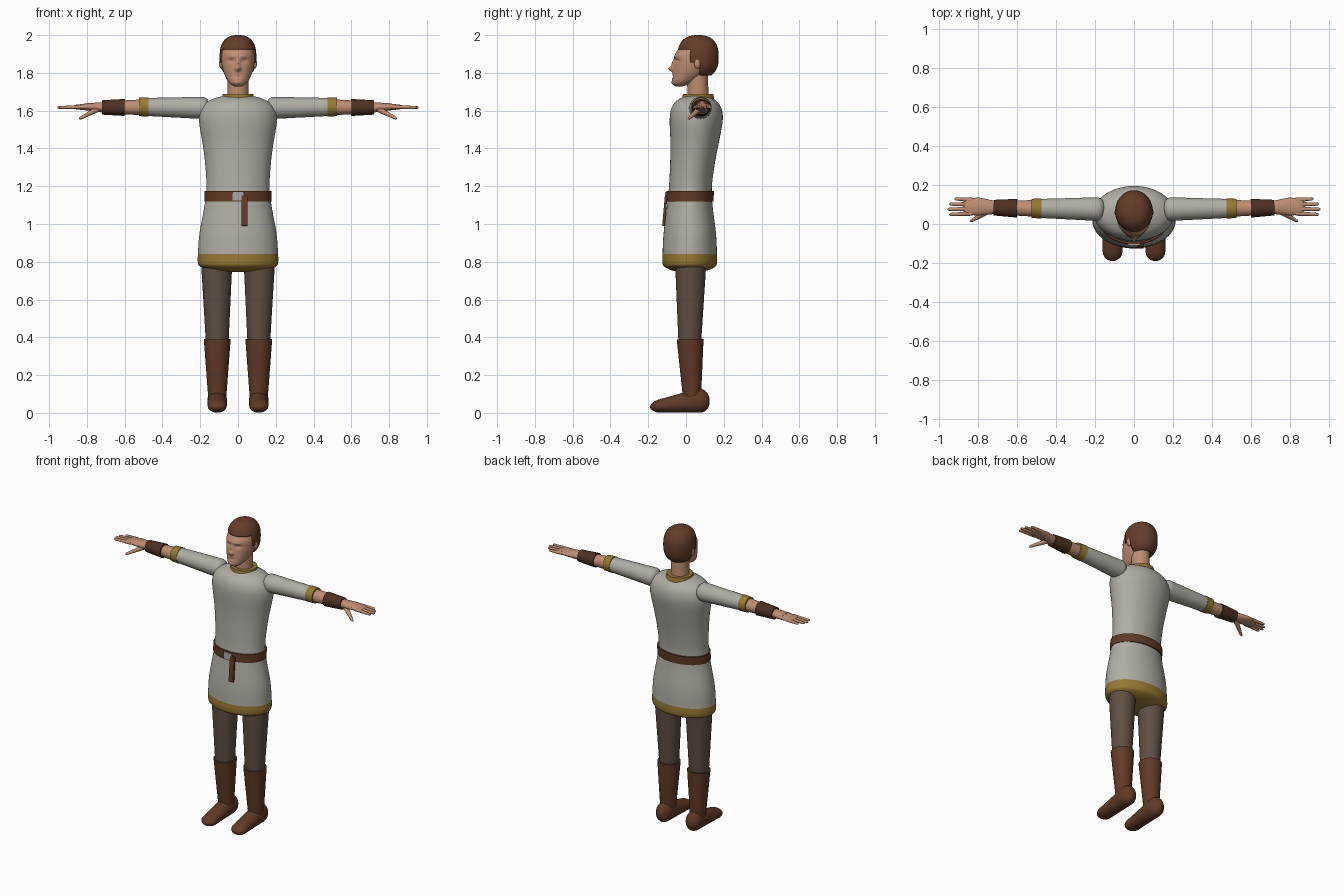
import bpy, bmesh, math
from mathutils import Matrix, Vector

cube = bpy.data.objects.get("Cube")
if cube:
    bpy.data.objects.remove(cube, do_unlink=True)


def material(name, red, green, blue):
    m = bpy.data.materials.new(name)
    m.use_nodes = True
    m.diffuse_color = (red, green, blue, 1)
    shader = m.node_tree.nodes["Principled BSDF"]
    shader.inputs["Base Color"].default_value = (red, green, blue, 1)
    shader.inputs["Roughness"].default_value = .8
    return m


LINEN = material("linen grey", .43, .42, .37)
GOLD = material("gold trim", .31, .19, .035)
LEATHER = material("brown leather", .12, .042, .019)
DARK = material("dark leather", .075, .03, .016)
WOOL = material("brown wool", .115, .078, .058)
SKIN = material("skin", .52, .27, .17)
HAIR = material("hair brown", .13, .046, .022)
STEEL = material("steel grey", .4, .4, .4)


def finish(name, bm, *materials, angle=40):
    bmesh.ops.recalc_face_normals(bm, faces=bm.faces)
    mesh = bpy.data.meshes.new(name)
    bm.to_mesh(mesh)
    bm.free()
    for m in materials:
        mesh.materials.append(m)
    for polygon in mesh.polygons:
        polygon.use_smooth = True
    mesh.set_sharp_from_angle(angle=math.radians(angle))
    obj = bpy.data.objects.new(name, mesh)
    bpy.context.scene.collection.objects.link(obj)
    return obj


def bridge(rings):
    """Join rings of points into a closed skin."""
    bm = bmesh.new()
    loops = [[bm.verts.new(point) for point in ring] for ring in rings]
    for low, high in zip(loops, loops[1:]):
        for k in range(len(low)):
            bm.faces.new((low[k - 1], low[k], high[k], high[k - 1]))
    bm.faces.new(loops[0])
    bm.faces.new(loops[-1])
    return bm


def circle(sides):
    for k in range(sides):
        angle = math.tau * k / sides
        yield math.cos(angle), math.sin(angle)


def stack(rows, sides=64):
    """Horizontal ovals; each row holds height, front, back and half width."""
    return bridge([[(width * c, (front + back) / 2 + (back - front) / 2 * s, z)
                    for c, s in circle(sides)] for z, front, back, width in rows])


def smooth_rows(rows, steps=6):
    # Catmull-Rom interpolation between rows
    rows = [Vector(row) for row in rows]
    padded = [rows[0], *rows, rows[-1]]
    result = []
    for a, b, c, d in zip(padded, padded[1:], padded[2:], padded[3:]):
        for k in range(steps):
            t = k / steps
            result.append(b + (c - a) * t / 2 + (a * 2 - b * 5 + c * 4 - d) * t * t / 2
                          + (b * 3 - a - c * 3 + d) * t ** 3 / 2)
    return result + [rows[-1]]


def tube(name, mat, start, end, radii, end_radii, round_start=0, round_end=0, sides=32):
    """Tapered oval tube; radii are (across, upright), rounding is a share of the length."""
    start, end = Vector(start), Vector(end)
    turn = (end - start).to_track_quat("Z", "Y")
    rings = []
    for k in range(25):
        t = (1 - math.cos(math.pi * k / 24)) / 2
        size = 1
        for depth, reach in ((t, round_start), (1 - t, round_end)):
            if depth < reach:
                size *= math.sqrt(max(1 - (1 - depth / reach) ** 2, .001))
        across, upright = Vector(radii).lerp(Vector(end_radii), t) * size
        middle = start.lerp(end, t)
        rings.append([middle + turn @ Vector((across * c, upright * s, 0)) for c, s in circle(sides)])
    return finish(name, bridge(rings), mat)


def box(name, mat, size, place, tilt=0):
    bm = bmesh.new()
    bmesh.ops.create_cube(bm, size=1, matrix=Matrix.Translation(place)
                          @ Matrix.Rotation(tilt, 4, "X") @ Matrix.Diagonal((*size, 1)))
    finish(name, bm, mat)


def torso_row(z, width, depth=.68):
    # The chest sits further back than the hips
    t = min(max((z - 1.1) / .5, 0), 1)
    middle = .02 + .035 * t * t * (3 - 2 * t)
    return z, middle - depth * width, middle + depth * width, width


# Tunic with a gold hem
PROFILE = [(.745, .06), (.755, .14), (.775, .2), (.8, .213), (.84, .212), (.95, .204), (1.1, .177),
           (1.2, .167), (1.32, .174), (1.43, .188), (1.54, .206), (1.6, .2), (1.64, .172),
           (1.665, .125), (1.68, .07)]
tunic = stack(smooth_rows([torso_row(z, width) for z, width in PROFILE]))
for face in tunic.faces:
    face.material_index = int(face.calc_center_median().z < .84)
finish("tunic", tunic, LINEN, GOLD)

# Belt, buckle and hanging strap
finish("belt", stack([torso_row(z, .177, depth=.71) for z in (1.12, 1.174)]), LEATHER)
box("buckle", STEEL, size=(.06, .012, .046), place=(0, -.104, 1.147))
box("belt_strap", LEATHER, size=(.032, .014, .16), place=(.034, -.112, 1.07), tilt=-.09)

# Collar and neck
tube("collar", GOLD, (0, .064, 1.66), (0, .064, 1.688), (.086, .086), (.08, .08))
tube("neck", SKIN, (0, .064, 1.65), (0, .06, 1.82), (.056, .056), (.055, .055))

# Head, with the face pushed in and pulled out of the skull
head = stack(smooth_rows([(1.728, -.055, -.02, .02), (1.75, -.074, .04, .05), (1.8, -.07, .11, .075),
                          (1.85, -.063, .14, .087), (1.9, -.057, .15, .088),
                          (1.95, -.02, .13, .07), (1.98, .02, .08, .03)], steps=9), sides=96)
FACE = {"nose": (0, 1.822, .013, .013, -.026), "bridge": (0, 1.85, .01, .02, -.012),
        "eye sockets": (.035, 1.865, .02, .01, .011), "brows": (.03, 1.888, .024, .007, -.005),
        "mouth": (0, 1.78, .02, .005, .006), "chin": (0, 1.745, .02, .01, -.004)}
for v in head.verts:
    if v.co.y < .02:
        v.co.y += sum(push * math.exp(-((abs(v.co.x) - x) / wide) ** 2 - ((v.co.z - z) / high) ** 2)
                      for x, z, wide, high, push in FACE.values())
finish("head", head, SKIN, angle=60)

# Hair cap, a full ellipsoid trimmed along the hairline
rows = []
for k in range(1, 48):
    angle = math.pi * (k / 48 - .5)
    size = math.cos(angle) ** .8
    height = math.copysign(abs(math.sin(angle)) ** .8, angle)
    rows.append((1.885 + .115 * height, .064 - .109 * size, .064 + .109 * size, .097 * size))
hair = stack(rows)


def below_hairline(point):
    if point.y < .02:
        return point.z < 1.925
    return point.z < (1.85 if point.y < .075 else 1.785)


bare = [face for face in hair.faces if below_hairline(face.calc_center_median())]
bmesh.ops.delete(hair, geom=bare, context="FACES")
shell = finish("hair", hair, HAIR).modifiers.new("thickness", "SOLIDIFY")
shell.thickness = .014

for side, s in (("left", 1), ("right", -1)):
    def part(name, mat, start, end, *radii, **rounding):
        mirrored = [(s * x, y, z) for x, y, z in (start, end)]
        tube(f"{side}_{name}", mat, *mirrored, *radii, **rounding)

    # Ear
    part("ear", SKIN, (.07, .058, 1.85), (.1, .062, 1.85), (.016, .025), (.018, .028), round_end=.4)

    # Sleeve, cuff, forearm and bracer
    part("sleeve", LINEN, (.147, .076, 1.614), (.5, .08, 1.62), (.062, .06), (.048, .047), round_start=.12)
    part("cuff", GOLD, (.475, .08, 1.62), (.525, .08, 1.62), (.052, .051), (.049, .049))
    part("forearm", SKIN, (.5, .08, 1.618), (.72, .084, 1.617), (.043, .042), (.034, .031))
    part("bracer", DARK, (.6, .081, 1.617), (.72, .084, 1.617), (.048, .045), (.04, .038))

    # Hand
    part("wrist", SKIN, (.7, .084, 1.617), (.8, .09, 1.62), (.032, .029), (.046, .019))
    part("palm", SKIN, (.78, .09, 1.62), (.875, .089, 1.619), (.046, .021), (.043, .01),
         round_start=.2, round_end=.2)
    part("thumb", SKIN, (.74, .073, 1.61), (.84, .012, 1.557), (.018, .016), (.007, .007), round_end=.1)
    for i, finger in enumerate(("index", "middle", "ring", "little")):
        spread = i - 1.5
        tip = .957 - .009 * (i - 1) ** 2
        part(f"{finger}_finger", SKIN, (.83, .089 + .023 * spread, 1.619), (tip, .089 + .027 * spread, 1.617),
             (.012, .011), (.008, .007), round_end=.1)

    # Trouser leg and boot
    part("trouser_leg", WOOL, (.11, .02, .37), (.113, .025, .8), (.06, .06), (.083, .083))
    part("boot_shaft", LEATHER, (.11, .032, .07), (.11, .022, .39), (.047, .047), (.071, .071))
    part("boot_foot", LEATHER, (.11, .125, .072), (.11, -.19, .029), (.053, .072), (.05, .028),
         round_start=.2, round_end=.15)
